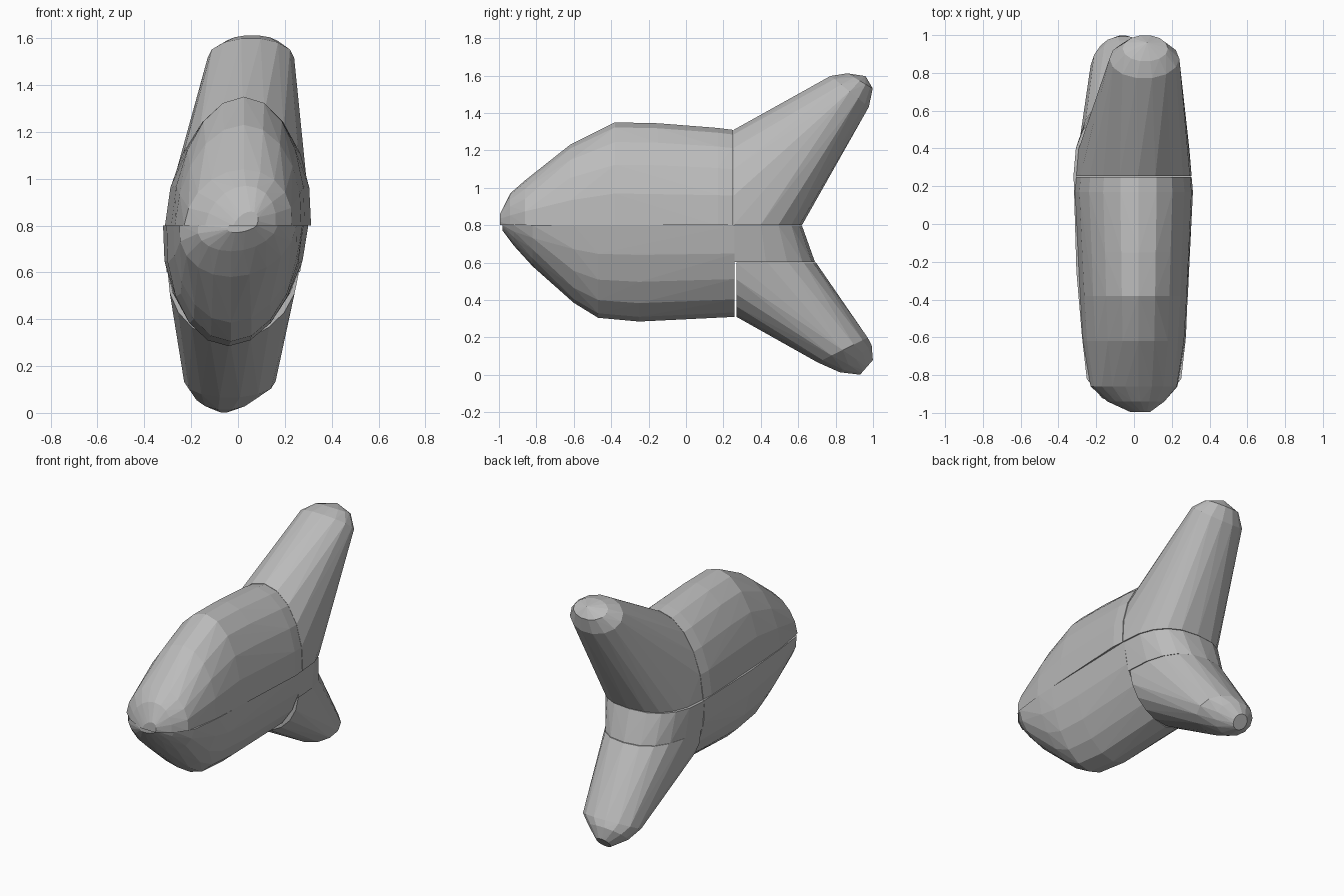
import bpy, bmesh
from math import cos, sin, pi
from mathutils import Vector

cube = bpy.data.objects.get("Cube")
if cube:
    bpy.data.objects.remove(cube)

grey = bpy.data.materials.new("plain grey")
grey.use_nodes = True
colour = (0.5, 0.5, 0.5, 1)
grey.diffuse_color = colour
grey.node_tree.nodes["Principled BSDF"].inputs["Base Color"].default_value = colour


def arc(centre, side, out, sweep=pi, steps=10, power=1.0):
    """Points on a half or full ellipse; a low power squares the corners."""
    def bulge(v):
        return (1 if v >= 0 else -1) * abs(v) ** power
    c, s, o = Vector(centre), Vector(side), Vector(out)
    angles = [sweep * i / steps for i in range(steps + 1)]
    return [c + s * bulge(cos(a)) + o * bulge(sin(a)) for a in angles]


def hull(name, points):
    """Flat-faced convex solid around the points."""
    bm = bmesh.new()
    for p in points:
        bm.verts.new(p)
    bmesh.ops.remove_doubles(bm, verts=bm.verts[:], dist=0.002)
    result = bmesh.ops.convex_hull(bm, input=bm.verts[:])
    spare = {v for v in result["geom_interior"] + result["geom_unused"]
             if isinstance(v, bmesh.types.BMVert) and v.is_valid}
    bmesh.ops.delete(bm, geom=list(spare), context='VERTS')
    bmesh.ops.recalc_face_normals(bm, faces=bm.faces[:])
    mesh = bpy.data.meshes.new(name)
    bm.to_mesh(mesh)
    bm.free()
    mesh.materials.append(grey)
    obj = bpy.data.objects.new(name, mesh)
    bpy.context.collection.objects.link(obj)


def body(name, sections, lean):
    """Body half from sections: y, middle x, half width, crest height."""
    points = []
    for y, x, width, crest in sections:
        points += arc((x, y, 0.8), (width, 0, 0), (lean, 0, crest - 0.8))
    hull(name, points)


def tip_ring(x, width, start, end):
    """Full ring whose side-on ends are two (y, z) points."""
    a, b = Vector((x, *start)), Vector((x, *end))
    return arc((a + b) / 2, (width, 0, 0), (b - a) / 2, 2 * pi, 14)


def level(x, y, z, width, depth):
    """Rounded outline lying flat at height z, bulging backwards."""
    return arc((x, y, z), (width, 0, 0), (0, depth, 0), power=0.8)


# Body halves, meeting on a level seam
body("upper_body", [
    (-0.995, 0.03, 0.05, 0.86), (-0.94, 0.01, 0.15, 0.97),
    (-0.86, 0, 0.23, 1.04), (-0.62, 0, 0.27, 1.23),
    (-0.38, 0, 0.285, 1.35), (-0.15, 0, 0.295, 1.345),
    (0.17, 0, 0.312, 1.32), (0.25, 0, 0.305, 1.31)], 0.025)
body("lower_body", [
    (-0.98, 0.02, 0.06, 0.77), (-0.92, 0, 0.17, 0.69),
    (-0.82, 0, 0.25, 0.58), (-0.6, 0, 0.275, 0.385),
    (-0.47, 0, 0.28, 0.305), (-0.25, -0.01, 0.295, 0.285),
    (0.26, -0.01, 0.31, 0.31)], -0.03)

# Upper tail lobe
hull("upper_tail",
     arc((0, 0.255, 0.8), (0.305, 0, 0), (0.02, 0, 0.51))
     + level(0, 0.255, 0.8, 0.305, 0.365)
     + tip_ring(0.055, 0.185, (0.77, 1.6), (0.98, 1.43))
     + tip_ring(0.06, 0.12, (0.86, 1.613), (1, 1.53))
     + [Vector((0.07, 0.96, 1.597))])

# Block between the lobes
hull("tail_root", level(-0.01, 0.26, 0.798, 0.31, 0.36)
     + level(-0.02, 0.26, 0.602, 0.285, 0.43))

# Lower tail lobe
hull("lower_tail",
     arc((-0.02, 0.27, 0.6), (0.28, 0, 0), (-0.015, 0, -0.29))
     + level(-0.02, 0.27, 0.6, 0.28, 0.425)
     + tip_ring(-0.035, 0.195, (0.7, 0.065), (0.975, 0.2))
     + tip_ring(-0.055, 0.135, (0.82, 0.012), (0.995, 0.16))
     + tip_ring(-0.06, 0.05, (0.93, 0), (1, 0.08)))
